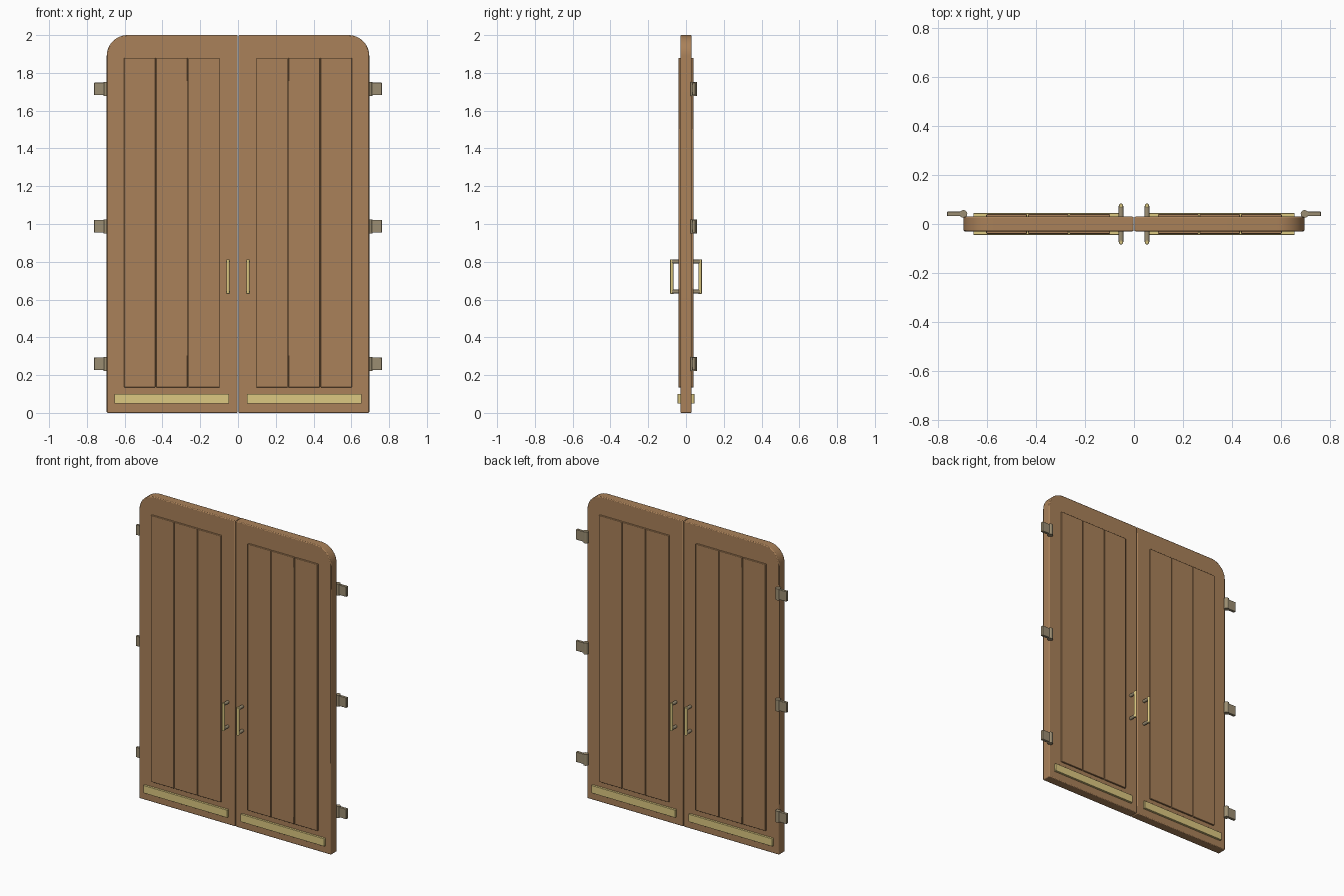
import bpy, bmesh, math
from mathutils import Matrix, Vector

if "Cube" in bpy.data.objects:
    bpy.data.objects.remove(bpy.data.objects["Cube"])


def material(name, color):
    m = bpy.data.materials.new(name)
    m.diffuse_color = (*color, 1)
    m.use_nodes = True
    m.node_tree.nodes["Principled BSDF"].inputs["Base Color"].default_value = m.diffuse_color
    return m


WOOD = material("wood", (0.40, 0.22, 0.10))
BRASS = material("brass", (0.72, 0.58, 0.22))
IRON = material("iron", (0.33, 0.27, 0.17))


def finish(name, bm, mat, both_faces=False, bevel=0.0):
    # Turn a bmesh into an object, mirrored to the other leaf and optionally front/back
    bmesh.ops.recalc_face_normals(bm, faces=bm.faces)
    mesh = bpy.data.meshes.new(name)
    bm.to_mesh(mesh)
    bm.free()
    mesh.materials.append(mat)
    ob = bpy.data.objects.new(name, mesh)
    bpy.context.collection.objects.link(ob)
    if bevel:
        b = ob.modifiers.new("bevel", 'BEVEL')
        b.width, b.segments, b.limit_method = bevel, 2, 'ANGLE'
    mir = ob.modifiers.new("mirror", 'MIRROR')
    mir.use_axis = (True, both_faces, False)
    mir.use_mirror_merge = False
    bpy.ops.object.select_all(action='DESELECT')
    ob.select_set(True)
    bpy.context.view_layer.objects.active = ob
    bpy.ops.object.shade_smooth_by_angle(angle=math.radians(30))
    return ob


def box(name, x, y, z, mat, both_faces=False, bevel=0.0):
    bm = bmesh.new()
    size = Vector((x[1] - x[0], y[1] - y[0], z[1] - z[0]))
    mid = Vector((sum(x), sum(y), sum(z))) / 2
    bmesh.ops.create_cube(bm, size=1, matrix=Matrix.Translation(mid) @ Matrix.Diagonal((*size, 1)))
    return finish(name, bm, mat, both_faces, bevel)


def rod(name, a, b, radius, mat, both_faces=False, bevel=0.0):
    a, b = Vector(a), Vector(b)
    rot = (b - a).to_track_quat('Z', 'Y').to_matrix().to_4x4()
    bm = bmesh.new()
    bmesh.ops.create_cone(bm, cap_ends=True, segments=16, radius1=radius, radius2=radius,
                          depth=(b - a).length, matrix=Matrix.Translation((a + b) / 2) @ rot)
    return finish(name, bm, mat, both_faces, bevel)


# Door leaf with rounded outer top corner
W, H, R, T = 0.695, 2.0, 0.11, 0.03
outline = [(0.002, 0), (W, 0)]
outline += [(W - R + R * math.cos(i * math.pi / 24), H - R + R * math.sin(i * math.pi / 24))
            for i in range(13)]
outline += [(0.002, H)]
bm = bmesh.new()
face = bm.faces.new([bm.verts.new((x, -T, z)) for x, z in outline])
ext = bmesh.ops.extrude_face_region(bm, geom=[face])
bmesh.ops.translate(bm, vec=(0, 2 * T, 0),
                    verts=[v for v in ext["geom"] if isinstance(v, bmesh.types.BMVert)])
finish("door_leaf", bm, WOOD, bevel=0.005)

# Raised planks on both faces
for i in range(3):
    x0 = 0.095 + i * 0.17
    box(f"plank_{i + 1}", (x0 + 0.002, x0 + 0.168), (-0.04, -0.027), (0.135, 1.88),
        WOOD, True, 0.003)

# Kick plates
box("kick_plate", (0.048, 0.655), (-0.044, -0.027), (0.05, 0.10), BRASS, True, 0.001)

# Pull handles with two posts each
rod("handle_bar", (0.053, -0.075, 0.63), (0.053, -0.075, 0.813), 0.0085, BRASS, True, 0.002)
for label, z in (("lower", 0.642), ("upper", 0.801)):
    rod(f"handle_post_{label}", (0.053, -0.027, z), (0.053, -0.073, z), 0.01, IRON, True)

# Hinges on the back edge: knuckle and frame plate
for label, z in (("bottom", 0.26), ("middle", 0.988), ("top", 1.715)):
    rod(f"hinge_knuckle_{label}", (0.696, 0.041, z - 0.037), (0.696, 0.041, z + 0.037), 0.016, IRON)
    box(f"hinge_plate_{label}", (0.696, 0.762), (0.032, 0.05), (z - 0.033, z + 0.033),
        IRON, False, 0.002)
